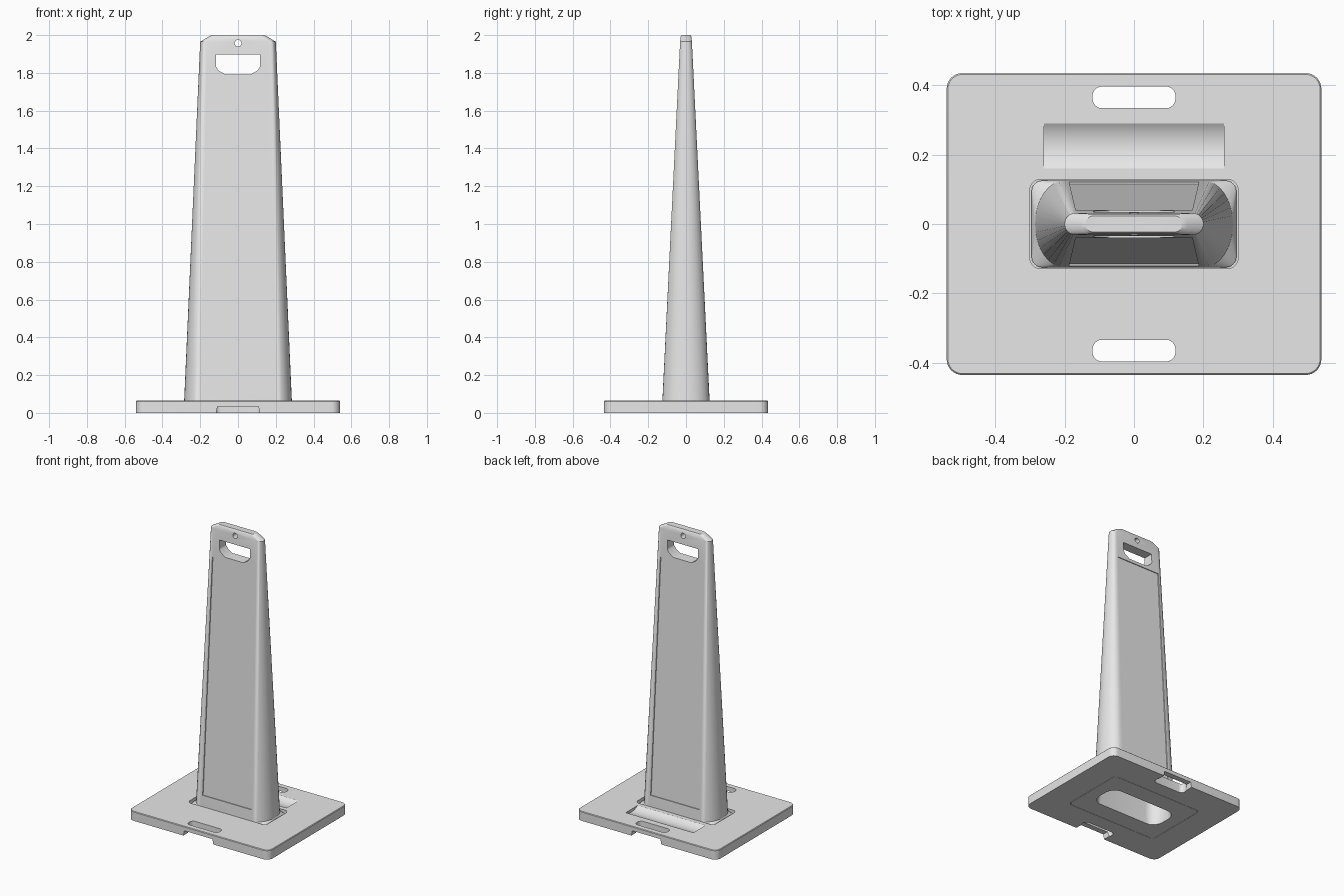
import bpy, bmesh, math

if "Cube" in bpy.data.objects:
    bpy.data.objects.remove(bpy.data.objects["Cube"])

grey = bpy.data.materials.new("light grey plastic")
grey.use_nodes = True
grey.diffuse_color = (0.8, 0.8, 0.8, 1)
grey.node_tree.nodes["Principled BSDF"].inputs["Base Color"].default_value = (0.8, 0.8, 0.8, 1)


def section(z, hx, hy, rx, ry, cy=0, n=8):
    """Horizontal rectangle with elliptical corners."""
    pts = []
    for q, (sx, sy) in enumerate([(1, 1), (-1, 1), (-1, -1), (1, -1)]):
        for i in range(n + 1):
            a = math.pi / 2 * (q + i / n)
            pts.append((sx * (hx - rx) + rx * math.cos(a),
                        cy + sy * (hy - ry) + ry * math.sin(a), z))
    return pts


def loft(name, rings):
    """Closed solid skinned through rings of equal length."""
    bm = bmesh.new()
    rows = [[bm.verts.new(p) for p in ring] for ring in rings]
    for a, b in zip(rows, rows[1:]):
        for i in range(len(a)):
            j = (i + 1) % len(a)
            bm.faces.new((a[i], a[j], b[j], b[i]))
    bm.faces.new(rows[0][::-1])
    bm.faces.new(rows[-1])
    bmesh.ops.remove_doubles(bm, verts=bm.verts, dist=1e-5)
    bmesh.ops.recalc_face_normals(bm, faces=bm.faces)
    mesh = bpy.data.meshes.new(name)
    bm.to_mesh(mesh)
    bm.free()
    mesh.materials.append(grey)
    obj = bpy.data.objects.new(name, mesh)
    bpy.context.collection.objects.link(obj)
    return obj


def prism_y(profile, y0, y1):
    """Cutter: x-z profile swept along y."""
    return loft("cutter", [[(x, y, z) for x, z in profile] for y in (y0, y1)])


def prism_x(profile, x0, x1):
    """Cutter: y-z profile swept along x."""
    return loft("cutter", [[(x, y, z) for y, z in profile] for x in (x0, x1)])


def activate(obj):
    bpy.ops.object.select_all(action="DESELECT")
    obj.select_set(True)
    bpy.context.view_layer.objects.active = obj


def cut(obj, cutter):
    activate(obj)
    mod = obj.modifiers.new("cut", "BOOLEAN")
    mod.operation = "DIFFERENCE"
    mod.solver = "EXACT"
    mod.object = cutter
    bpy.ops.object.modifier_apply(modifier=mod.name)
    bpy.data.objects.remove(cutter)


def ease(z, low, high):
    """Straight taper of the panel from its foot to its top."""
    return low + (high - low) * (z - 0.065) / (1.97 - 0.065)


def half_depth(z):
    return ease(z, 0.125, 0.031)


def body_section(z, inset=0.0):
    hx, hy = ease(z, 0.285, 0.2) - inset, half_depth(z) - inset
    return section(z, hx, hy, ease(z, 0.085, 0.03), hy)


# Base plate with rounded corners and a softened top edge
TOP = 0.065
base = loft("base_plate", [section(0, 0.54, 0.435, 0.045, 0.045),
                           section(TOP - 0.004, 0.54, 0.435, 0.045, 0.045),
                           section(TOP, 0.536, 0.431, 0.041, 0.041)])

# Socket for the panel, wider underneath for its flange
cut(base, loft("cutter", [section(z, 0.3, 0.128, 0.03, 0.03) for z in (-0.1, 0.1)]))
cut(base, loft("cutter", [section(z, 0.352, 0.232, 0.03, 0.03) for z in (-0.1, 0.031)]))

# Carry slots, with finger notches under the front and back edges
for side in (-1, 1):
    cut(base, loft("cutter", [section(z, 0.12, 0.031, 0.026, 0.03, side * 0.365)
                              for z in (-0.1, 0.1)]))
    cut(base, prism_y([(-0.117, -0.01), (0.117, -0.01), (0.108, 0.035), (-0.108, 0.035)],
                      side * 0.365, side * 0.5))

# Shallow rounded trough behind the panel
radius, depth = 0.1156, 0.02
trough = [(0.225 + radius * math.cos(a), TOP + radius - depth + radius * math.sin(a))
          for a in (2 * math.pi * i / 64 for i in range(64))]
cut(base, prism_x(trough, -0.26, 0.26))

# Tapered upright panel, from bottom flange to chamfered top
panel = loft("upright_panel", [
    section(0, 0.35, 0.23, 0.03, 0.03),
    section(0.03, 0.35, 0.23, 0.03, 0.03),
    section(0.03, 0.295, 0.125, 0.03, 0.03),
    section(0.04, 0.295, 0.125, 0.03, 0.03),
    body_section(TOP),
    body_section(1.965),
    section(1.992, 0.155, 0.029, 0.03, 0.029),
    section(2.0, 0.14, 0.023, 0.023, 0.023)])

# Hollow inside, open underneath
cut(panel, loft("cutter", [section(-0.05, 0.26, 0.105, 0.06, 0.06),
                           body_section(TOP, 0.02), body_section(1.74, 0.02)]))

# Recessed sign fields on the front and back
for side in (-1, 1):
    rings = []
    for z, w in ((0.14, 0.187), (1.77, 0.168)):
        inner = half_depth(z) - 0.006
        outer = inner + 0.05
        rings.append([(-w, side * inner, z), (w, side * inner, z),
                      (w, side * outer, z), (-w, side * outer, z)])
    cut(panel, loft("cutter", rings))

# Hand hole and small hanging hole
cut(panel, prism_y([(-0.117, 1.898), (0.117, 1.898), (0.117, 1.835), (0.105, 1.815),
                    (0.07, 1.792), (-0.07, 1.792), (-0.105, 1.815), (-0.117, 1.835)],
                   -0.2, 0.2))
hang = [(0.018 * math.cos(a), 1.957 + 0.018 * math.sin(a))
        for a in (2 * math.pi * i / 24 for i in range(24))]
cut(panel, prism_y(hang, -0.2, 0.2))

for obj in (base, panel):
    activate(obj)
    bpy.ops.object.shade_smooth_by_angle(angle=math.radians(30))
